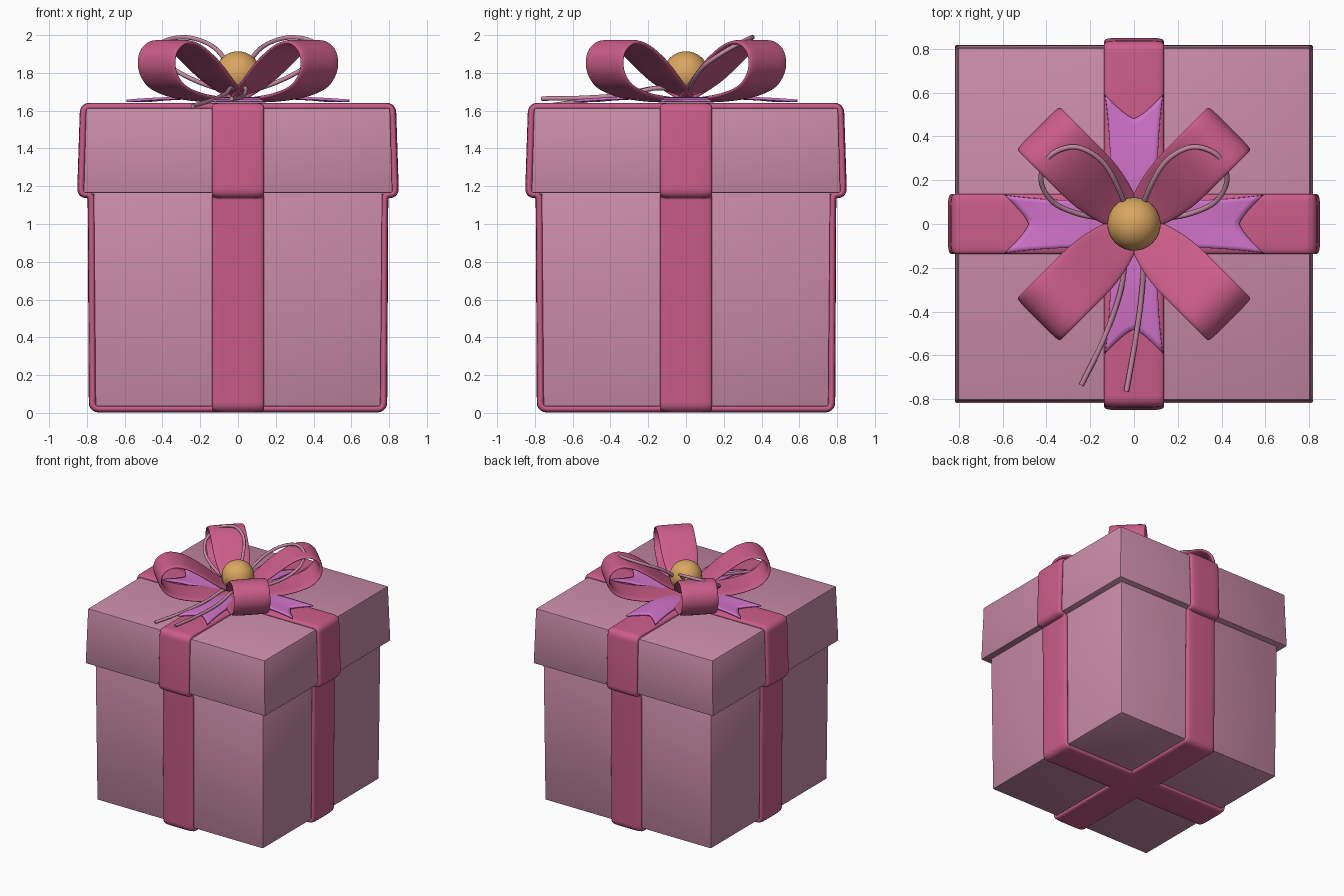
import bpy, bmesh, math
from mathutils import Vector, Matrix

if "Cube" in bpy.data.objects:
    bpy.data.objects.remove(bpy.data.objects["Cube"])


def material(name, rgb):
    m = bpy.data.materials.new(name)
    m.diffuse_color = (*rgb, 1)
    m.use_nodes = True
    m.node_tree.nodes["Principled BSDF"].inputs["Base Color"].default_value = m.diffuse_color
    return m


PINK = material("paper_pink", (0.59, 0.26, 0.39))
ROSE = material("ribbon_rose", (0.60, 0.11, 0.25))
LILAC = material("tail_lilac", (0.63, 0.17, 0.58))
GOLD = material("bead_gold", (0.70, 0.38, 0.12))
CORD = material("cord_pink", (0.55, 0.25, 0.36))


def add_mesh(name, bm, mat, rot=0.0, angle=50):
    bmesh.ops.recalc_face_normals(bm, faces=bm.faces)
    bmesh.ops.rotate(bm, verts=bm.verts, matrix=Matrix.Rotation(rot, 3, 'Z'))
    me = bpy.data.meshes.new(name)
    bm.to_mesh(me)
    bm.free()
    ob = bpy.data.objects.new(name, me)
    bpy.context.collection.objects.link(ob)
    me.materials.append(mat)
    bpy.ops.object.select_all(action='DESELECT')
    ob.select_set(True)
    bpy.context.view_layer.objects.active = ob
    bpy.ops.object.shade_smooth_by_angle(angle=math.radians(angle))
    return ob


def spline(pts, n=6):
    """Catmull-Rom curve through the points."""
    p = [Vector(q) for q in pts]
    p = [2 * p[0] - p[1]] + p + [2 * p[-1] - p[-2]]
    out = []
    for a, b, c, d in zip(p, p[1:], p[2:], p[3:]):
        for i in range(n):
            t = i / n
            out.append(0.5 * (2 * b + (c - a) * t + (2 * a - 5 * b + 4 * c - d) * t * t
                              + (3 * b - a - 3 * c + d) * t ** 3))
    return out + [p[-2]]


def fillet(pts, r, n=5):
    """Closed polygon with rounded corners."""
    p = [Vector(q) for q in pts]
    out = []
    for i, b in enumerate(p):
        a, c = p[i - 1], p[(i + 1) % len(p)]
        s = b + (a - b).normalized() * min(r, (a - b).length * 0.48)
        e = b + (c - b).normalized() * min(r, (c - b).length * 0.48)
        for k in range(n + 1):
            t = k / n
            out.append(s * (1 - t) ** 2 + b * 2 * t * (1 - t) + e * t * t)
    return out


def band(name, path, width, thick, rot, closed):
    """Sweep a soft-edged strip along a path in the xz plane."""
    section = []
    for k in range(20):
        a = 2 * math.pi * (k + 0.5) / 20
        c, s = math.cos(a), math.sin(a)
        section.append((math.copysign(abs(c) ** 0.35, c), math.copysign(abs(s) ** 0.7, s)))
    bm = bmesh.new()
    rings, n = [], len(path)
    for i, p in enumerate(path):
        a = path[i - 1] if closed or i else p
        b = path[(i + 1) % n] if closed or i < n - 1 else p
        t = (b - a).normalized()
        w = width(p.x)
        rings.append([bm.verts.new((p.x - t.y * v * thick / 2, u * w, p.y + t.x * v * thick / 2))
                      for u, v in section])
    for i in range(n if closed else n - 1):
        r, q = rings[i], rings[(i + 1) % n]
        for k in range(20):
            j = (k + 1) % 20
            bm.faces.new((r[k], r[j], q[j], q[k]))
    if not closed:
        bm.faces.new(rings[0])
        bm.faces.new(rings[-1])
    return add_mesh(name, bm, ROSE, rot, 60)


def box(name, bottom, top, z0, z1):
    bm = bmesh.new()
    bmesh.ops.create_cube(bm, size=2)
    for v in bm.verts:
        h = top if v.co.z > 0 else bottom
        v.co = (v.co.x * h, v.co.y * h, z1 if v.co.z > 0 else z0)
    bmesh.ops.bevel(bm, geom=list(bm.edges), offset=0.008, segments=2, affect='EDGES', profile=0.5)
    return add_mesh(name, bm, PINK, 0, 35)


# Box and lid
box("box_body", 0.755, 0.765, 0.035, 1.2)
box("box_lid", 0.818, 0.805, 1.165, 1.615)

# Ribbons wrapped around the box and lid
half = [(0.77, 0.022), (0.776, 1.157), (0.832, 1.157), (0.817, 1.622)]
outline = half + [(-x, z) for x, z in reversed(half)]
for i in range(2):
    band(f"wrap_ribbon_{i + 1}", fillet(outline, 0.035), lambda x: 0.137, 0.04, i * math.pi / 2, True)

# Four bow loops on the diagonals
loop = [(0.0, 1.655), (0.2, 1.66), (0.4, 1.685), (0.54, 1.735), (0.605, 1.82), (0.595, 1.91),
        (0.52, 1.96), (0.42, 1.945), (0.3, 1.875), (0.15, 1.76), (0.0, 1.665)]


def loop_width(x):
    t = max(0, min(1, x / 0.32))
    return 0.055 + 0.083 * t * (2 - t)


for i in range(4):
    band(f"bow_loop_{i + 1}", spline(loop, 5), loop_width, 0.026, math.pi / 4 + i * math.pi / 2, False)

# Four notched ribbon tails
for i in range(4):
    bm = bmesh.new()
    nu, nv = 16, 12
    grid = []
    for a in range(nu + 1):
        u = a / nu
        row = []
        for b in range(nv + 1):
            v = 2 * b / nv - 1
            r = u * (0.59 - 0.11 * (1 - abs(v) ** 1.3))
            w = 0.05 + 0.055 * min(1, u * 2.2) + 0.027 * u ** 3
            row.append(bm.verts.new((r, v * w, 1.652 + 0.014 * math.sin(math.pi * u))))
        grid.append(row)
    for a in range(nu):
        for b in range(nv):
            bm.faces.new((grid[a][b], grid[a + 1][b], grid[a + 1][b + 1], grid[a][b + 1]))
    tail = add_mesh(f"bow_tail_{i + 1}", bm, LILAC, i * math.pi / 2)
    mod = tail.modifiers.new("thickness", 'SOLIDIFY')
    mod.thickness = 0.014
    mod.offset = 0

# Bead at the centre
bm = bmesh.new()
bmesh.ops.create_uvsphere(bm, u_segments=32, v_segments=20, radius=0.122,
                          matrix=Matrix.Translation((0, 0, 1.792)))
add_mesh("centre_bead", bm, GOLD)


# Thin cord: two raised loops and two loose ends
def cord(name, pts):
    cu = bpy.data.curves.new(name, 'CURVE')
    cu.dimensions = '3D'
    cu.bevel_depth = 0.012
    cu.bevel_resolution = 2
    cu.use_fill_caps = True
    path = spline(pts)
    sp = cu.splines.new('POLY')
    sp.points.add(len(path) - 1)
    for q, p in zip(sp.points, path):
        q.co = (*p, 1)
    sp.use_smooth = True
    cu.materials.append(CORD)
    ob = bpy.data.objects.new(name, cu)
    bpy.context.collection.objects.link(ob)
    bpy.ops.object.select_all(action='DESELECT')
    ob.select_set(True)
    bpy.context.view_layer.objects.active = ob
    bpy.ops.object.convert(target='MESH')


arc = [(0.0, -0.03, 1.69), (0.12, 0.02, 1.72), (0.25, 0.045, 1.77), (0.37, 0.1, 1.84), (0.425, 0.2, 1.91),
       (0.385, 0.31, 1.97), (0.27, 0.352, 1.988), (0.15, 0.29, 1.95), (0.07, 0.16, 1.87), (0.0, -0.03, 1.70)]
for side, s in (("right", 1), ("left", -1)):
    cord(f"cord_loop_{side}", [(s * x, y, z) for x, y, z in arc])
cord("cord_end_left", [(0, -0.03, 1.70), (-0.035, -0.15, 1.72), (-0.065, -0.32, 1.69),
                       (-0.14, -0.53, 1.655), (-0.24, -0.735, 1.625)])
cord("cord_end_right", [(0, -0.03, 1.70), (0.04, -0.15, 1.72), (0.035, -0.32, 1.685),
                        (0.005, -0.54, 1.668), (-0.035, -0.765, 1.664)])
